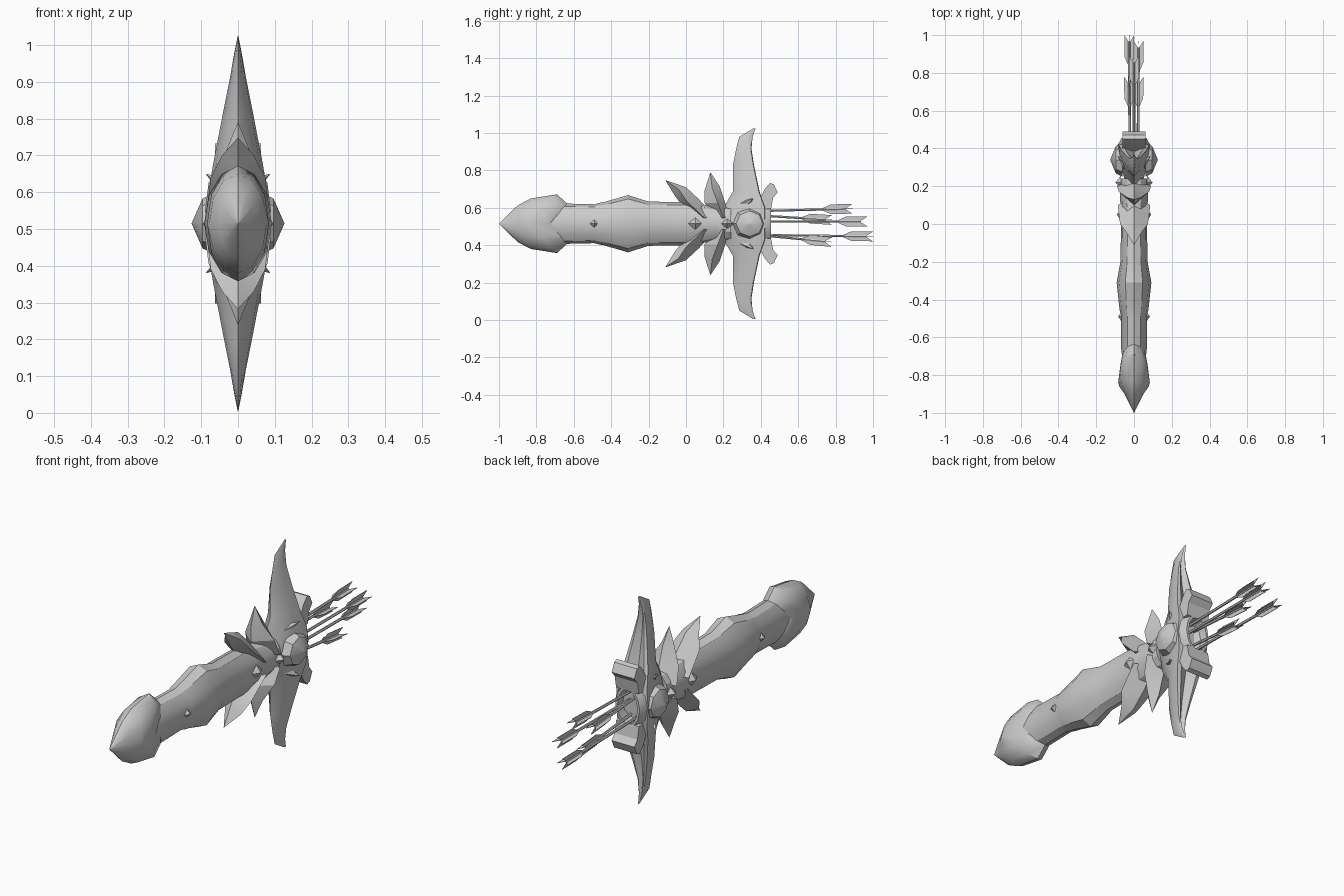
import bpy, bmesh, math
from mathutils import Vector

AXIS = 0.515
if "Cube" in bpy.data.objects:
    bpy.data.objects.remove(bpy.data.objects["Cube"])

mat = bpy.data.materials.new("plain grey")
mat.use_nodes = True
mat.diffuse_color = (0.6, 0.6, 0.6, 1)
mat.node_tree.nodes["Principled BSDF"].inputs["Base Color"].default_value = (0.6, 0.6, 0.6, 1)


def finish(name, bm, angle=30, mirror=""):
    bmesh.ops.remove_doubles(bm, verts=bm.verts, dist=0.0005)
    bmesh.ops.recalc_face_normals(bm, faces=bm.faces)
    me = bpy.data.meshes.new(name)
    bm.to_mesh(me)
    bm.free()
    me.materials.append(mat)
    ob = bpy.data.objects.new(name, me)
    ob.location.z = AXIS
    bpy.context.collection.objects.link(ob)
    if mirror:
        mod = ob.modifiers.new("mirror", "MIRROR")
        mod.use_axis = ["X" in mirror, "Y" in mirror, "Z" in mirror]
        mod.use_mirror_merge = False
    bpy.ops.object.select_all(action="DESELECT")
    ob.select_set(True)
    bpy.context.view_layer.objects.active = ob
    bpy.ops.object.shade_smooth_by_angle(angle=math.radians(angle))
    return ob


def loft(name, rings, angle=30, mirror=""):
    """Skin a list of equal-length closed rings and cap both ends."""
    bm = bmesh.new()
    rows = [[bm.verts.new(p) for p in r] for r in rings]
    n = len(rows[0])
    for a, b in zip(rows, rows[1:]):
        for i in range(n):
            j = (i + 1) % n
            bm.faces.new((a[i], a[j], b[j], b[i]))
    bm.faces.new(rows[0])
    bm.faces.new(rows[-1])
    return finish(name, bm, angle, mirror)


def oval(y, rx, rz, sweep=0.0, n=12):
    """Ring around the y axis; sweep shifts the sides along y."""
    pts = []
    for i in range(n):
        a = 2 * math.pi * i / n
        side = 1 - abs(math.cos(a))
        pts.append((rx * math.sin(a), y + sweep * side, rz * math.cos(a)))
    return pts


# Tube with a swollen middle band
loft("quiver_tube", [oval(*s) for s in (
    (-0.80, 0.05, 0.08), (-0.66, 0.068, 0.108), (-0.49, 0.068, 0.104),
    (-0.46, 0.075, 0.112), (-0.44, 0.078, 0.115), (-0.31, 0.092, 0.153),
    (-0.20, 0.072, 0.118), (0.02, 0.068, 0.116), (0.16, 0.075, 0.09),
    (0.24, 0.07, 0.09))], 25)

# Pointed end cap with chevron rim
loft("end_cap", [oval(*s) for s in (
    (-1.0, 0.001, 0.001), (-0.90, 0.05, 0.098, 0.0), (-0.83, 0.078, 0.135, -0.03),
    (-0.69, 0.084, 0.157, -0.15), (-0.64, 0.071, 0.112, -0.10),
    (-0.62, 0.055, 0.09, -0.10))], 35)

# Tall guard wings: ridge in front, hollow at the back
wing = []
for h, yf, yb, w in ((0, .17, .42, .088), (.085, .2, .42, .081), (.17, .25, .39, .066),
                     (.31, .25, .36, .039), (.40, .268, .346, .021), (.465, .285, .352, .010),
                     (.51, .36, .368, .001)):
    d = yb - yf
    wing.append([(0, yf, h), (.55 * w, yf + .25 * d, h), (.88 * w, yf + .65 * d, h),
                 (w, yb, h), (.7 * w, yb + .004, h), (0, yb - .15 * d, h),
                 (-.7 * w, yb + .004, h), (-w, yb, h), (-.88 * w, yf + .65 * d, h),
                 (-.55 * w, yf + .25 * d, h)])
loft("guard_wing", wing, 35, "Z")


# Folded leaves: outer ridge, two edges and an underside
def leaf(name, stations):
    rings = []
    for ridge, w, edge, under in stations:
        rings.append([(0, *ridge), (w, *edge), (0, *under), (-w, *edge)])
    loft(name, rings, 25, "Z")


leaf("front_leaf", (
    ((-.11, .233), .001, (-.11, .232), (-.11, .231)),
    ((.0, .195), .043, (-.04, .185), (-.06, .15)),
    ((.07, .13), .074, (.0, .125), (-.015, .09)),
    ((.15, .04), .086, (.10, .03), (.06, .04))))
leaf("rear_leaf", (
    ((.13, .275), .001, (.13, .274), (.13, .273)),
    ((.18, .20), .035, (.14, .19), (.10, .18)),
    ((.21, .11), .08, (.17, .11), (.10, .11)),
    ((.24, .03), .09, (.2, .03), (.16, .03))))

# Open mouth collar behind the wings
loft("mouth_collar", [oval(*s) for s in (
    (.36, .085, .12), (.42, .085, .115), (.455, .066, .10), (.455, .054, .085),
    (.40, .05, .08))], 30)

# Hooked lips above and below the mouth
lip = ((.38, .10), (.42, .185), (.45, .218), (.47, .21), (.49, .168),
       (.466, .14), (.455, .08), (.41, .075))
loft("hooked_lip", [[(x, y, h) for y, h in lip] for x in (-.062, -.035, .035, .062)], 30, "Z")


# Raised side ornaments
def stud(name, centre, ry, rz, x0, x1, sides=4, shift=(0, 0), mirror="X", shoulder=0):
    y, h = centre

    def ring(x, k, s=0):
        return [(x, y + s * shift[0] + k * ry * math.cos(2 * math.pi * i / sides),
                 h + s * shift[1] + k * rz * math.sin(2 * math.pi * i / sides))
                for i in range(sides)]
    rings = [ring(x0, 1)]
    if shoulder:
        rings.append(ring(x0 + shoulder * (x1 - x0), .8))
    rings.append(ring(x1, .01, 1))
    loft(name, rings, 30, mirror)


stud("tube_stud", (-.49, 0), .035, .026, .06, .084)
stud("leaf_stud", (.05, 0), .052, .038, .06, .09)
stud("guard_stud", (.22, 0), .035, .026, .07, .098)
stud("side_gem", (.34, 0), .09, .085, .06, .126, 8, shoulder=.55)
stud("claw", (.315, .105), .03, .022, .05, .088, 4, (.045, .03), "XZ")


# Arrows with four swept vanes
def arrow(index, start, end):
    a, b = Vector(start), Vector(end)
    d = (b - a).normalized()
    u = d.cross(Vector((0, 0, 1))).normalized()
    v = u.cross(d)
    bm = bmesh.new()
    tip = b - d * .035
    rows = [[bm.verts.new(p + .007 * (u * math.cos(k * math.pi / 3) + v * math.sin(k * math.pi / 3)))
             for k in range(6)] for p in (a, tip)]
    for k in range(6):
        j = (k + 1) % 6
        bm.faces.new((rows[0][k], rows[0][j], rows[1][j], rows[1][k]))
    for r in rows:
        bm.faces.new(r)
    for k in range(4):
        out = u * math.cos(k * math.pi / 2) + v * math.sin(k * math.pi / 2)
        side = d.cross(out) * .0012
        outline = ((-.165, .004), (-.115, .026), (0, .026), (-.035, .004))
        lo, hi = [[bm.verts.new(b + d * t + out * r + s * side) for t, r in outline] for s in (-1, 1)]
        bm.faces.new(lo)
        bm.faces.new(hi)
        for i in range(4):
            j = (i + 1) % 4
            bm.faces.new((lo[i], lo[j], hi[j], hi[i]))
    finish(f"arrow_{index}", bm, 30)


for i, (x0, z0, x1, y1, z1) in enumerate((
        (.0, .068, .0, .89, .08), (.022, .012, .024, .97, .012),
        (-.022, -.06, -.025, 1.0, -.068), (.02, -.06, .024, .78, -.098),
        (-.02, .045, -.027, .78, .02))):
    arrow(i + 1, (x0, .38, z0), (x1, y1, z1))
